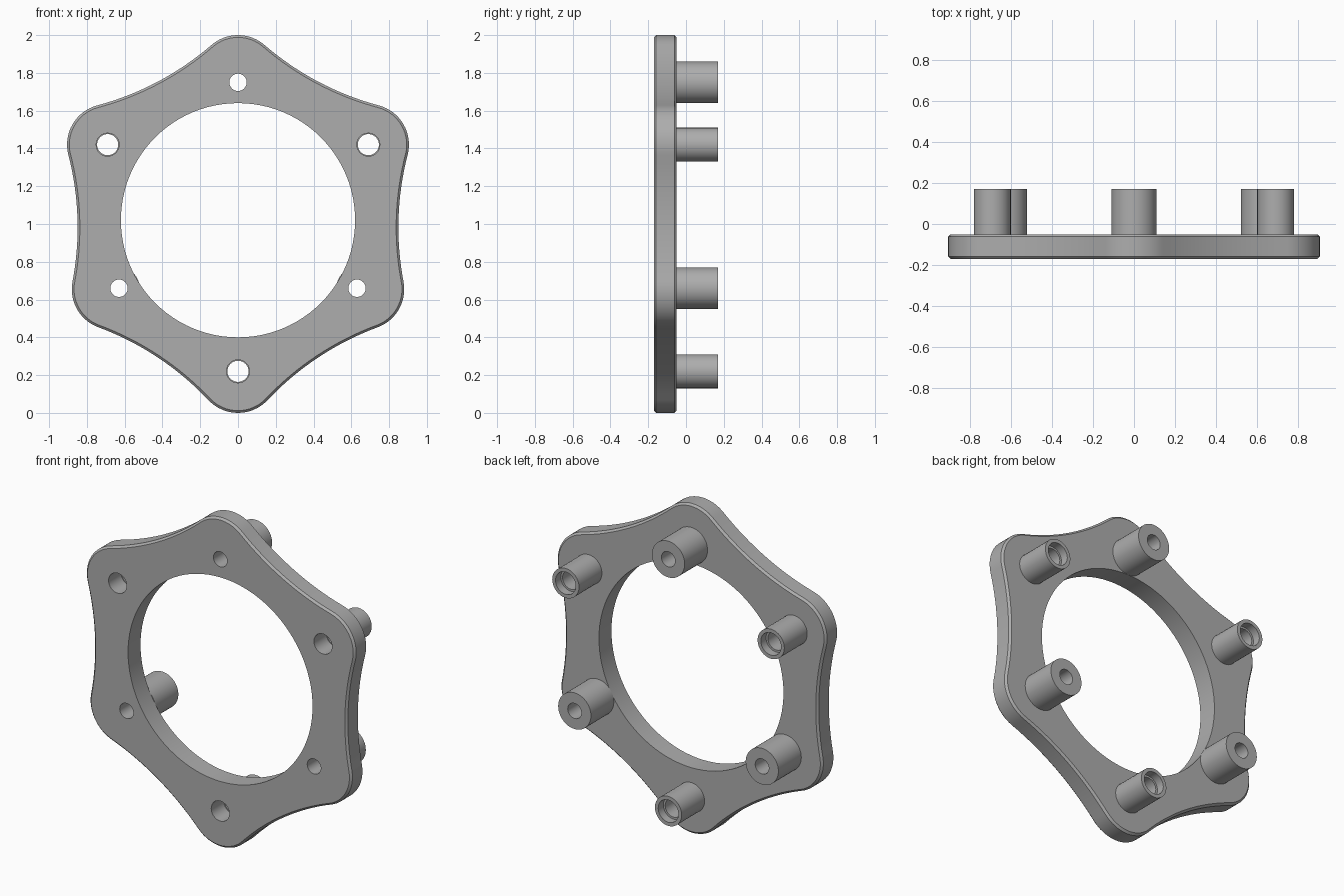
import bpy, bmesh
from math import sin, cos, pi, atan2, sqrt, tau
from mathutils import Vector

cube = bpy.data.objects.get("Cube")
if cube:
    bpy.data.objects.remove(cube)

FRONT, BACK, POST_END = -0.17, -0.05, 0.17
CHAMFER = 0.012
LOBE_R, SIDE_R = 0.215, 1.53

grey = bpy.data.materials.new("plain grey")
grey.use_nodes = True
colour = (0.42, 0.42, 0.42, 1)
grey.diffuse_color = colour
grey.node_tree.nodes["Principled BSDF"].inputs["Base Color"].default_value = colour


def finish(bm, name):
    bmesh.ops.recalc_face_normals(bm, faces=bm.faces)
    mesh = bpy.data.meshes.new(name)
    bm.to_mesh(mesh)
    bm.free()
    mesh.materials.append(grey)
    obj = bpy.data.objects.new(name, mesh)
    bpy.context.collection.objects.link(obj)
    bpy.ops.object.select_all(action='DESELECT')
    obj.select_set(True)
    bpy.context.view_layer.objects.active = obj
    bpy.ops.object.shade_smooth_by_angle(angle=pi / 6)
    return obj


def circle(x, z, r, n):
    return [Vector((x + r * cos(tau * i / n), z + r * sin(tau * i / n))) for i in range(n)]


def arc(c, r, a, b, n):
    """Points from angle a to b, the short way round."""
    d = (b - a + pi) % tau - pi
    return [c + r * Vector((cos(a + d * i / n), sin(a + d * i / n))) for i in range(n + 1)]


def angle(v):
    return atan2(v.y, v.x)


def outline(inset):
    """Six rounded lobes joined by tangent hollow sides, counter-clockwise."""
    lobes = [Vector(p) for p in ((0, 1.785), (-0.69, 1.42), (-0.665, 0.655),
                                 (0, 0.215), (0.665, 0.655), (0.69, 1.42))]
    hollows = []
    for i, a in enumerate(lobes):
        b = lobes[(i + 1) % 6]
        d = b - a
        out = Vector((d.y, -d.x)).normalized()
        h = sqrt((LOBE_R + SIDE_R) ** 2 - (d.length / 2) ** 2)
        hollows.append((a + b) / 2 + out * h)
    pts = []
    for i, c in enumerate(lobes):
        prev, nxt, after = hollows[i - 1], hollows[i], lobes[(i + 1) % 6]
        pts += arc(c, LOBE_R - inset, angle(prev - c), angle(nxt - c), 16)
        pts += arc(nxt, SIDE_R + inset, angle(c - nxt), angle(after - nxt), 16)[1:-1]
    return pts


def add_loop(bm, pts, y):
    return [bm.verts.new((p.x, y, p.y)) for p in pts]


def bridge(bm, a, b):
    n = len(a)
    for i in range(n):
        j = (i + 1) % n
        bm.faces.new((a[i], a[j], b[j], b[i]))


def cap(bm, loops, normal):
    edges = []
    for loop in loops:
        for i, v in enumerate(loop):
            w = loop[(i + 1) % len(loop)]
            edges.append(bm.edges.get((v, w)) or bm.edges.new((v, w)))
    bmesh.ops.triangle_fill(bm, edges=edges, normal=normal, use_beauty=True)


# Post positions: name, x, z, thick or stepped
posts = [("top_post", 0, 1.75, True),
         ("lower_left_post", 0.63, 0.66, True),
         ("lower_right_post", -0.63, 0.66, True),
         ("upper_left_post", 0.69, 1.42, False),
         ("upper_right_post", -0.69, 1.42, False),
         ("bottom_post", 0, 0.22, False)]

# Plate with chamfered rim, large opening and screw holes
bm = bmesh.new()
rim = [add_loop(bm, outline(inset), y) for inset, y in
       ((CHAMFER, FRONT), (0, FRONT + CHAMFER), (0, BACK - CHAMFER), (CHAMFER, BACK))]
for a, b in zip(rim, rim[1:]):
    bridge(bm, a, b)
holes = [circle(0, 1.02, 0.62, 96)]
holes += [circle(x, z, 0.046 if thick else 0.061, 32) for _, x, z, thick in posts]
front_loops, back_loops = [rim[0]], [rim[-1]]
for pts in holes:
    f, b = add_loop(bm, pts, FRONT), add_loop(bm, pts, BACK)
    bridge(bm, f, b)
    front_loops.append(f)
    back_loops.append(b)
cap(bm, front_loops, (0, -1, 0))
cap(bm, back_loops, (0, 1, 0))
finish(bm, "plate")

# Hollow posts, turned from a closed (radius, depth) profile
for name, x, z, thick in posts:
    if thick:
        profile = [(0.046, BACK), (0.11, BACK), (0.11, POST_END), (0.046, POST_END)]
    else:
        profile = [(0.056, BACK), (0.09, BACK), (0.09, POST_END),
                   (0.068, POST_END), (0.068, POST_END - 0.05), (0.056, POST_END - 0.05)]
    bm = bmesh.new()
    rings = [add_loop(bm, circle(x, z, r, 48 if thick else 32), y) for r, y in profile]
    for i, ring in enumerate(rings):
        bridge(bm, ring, rings[(i + 1) % len(rings)])
    finish(bm, name)
